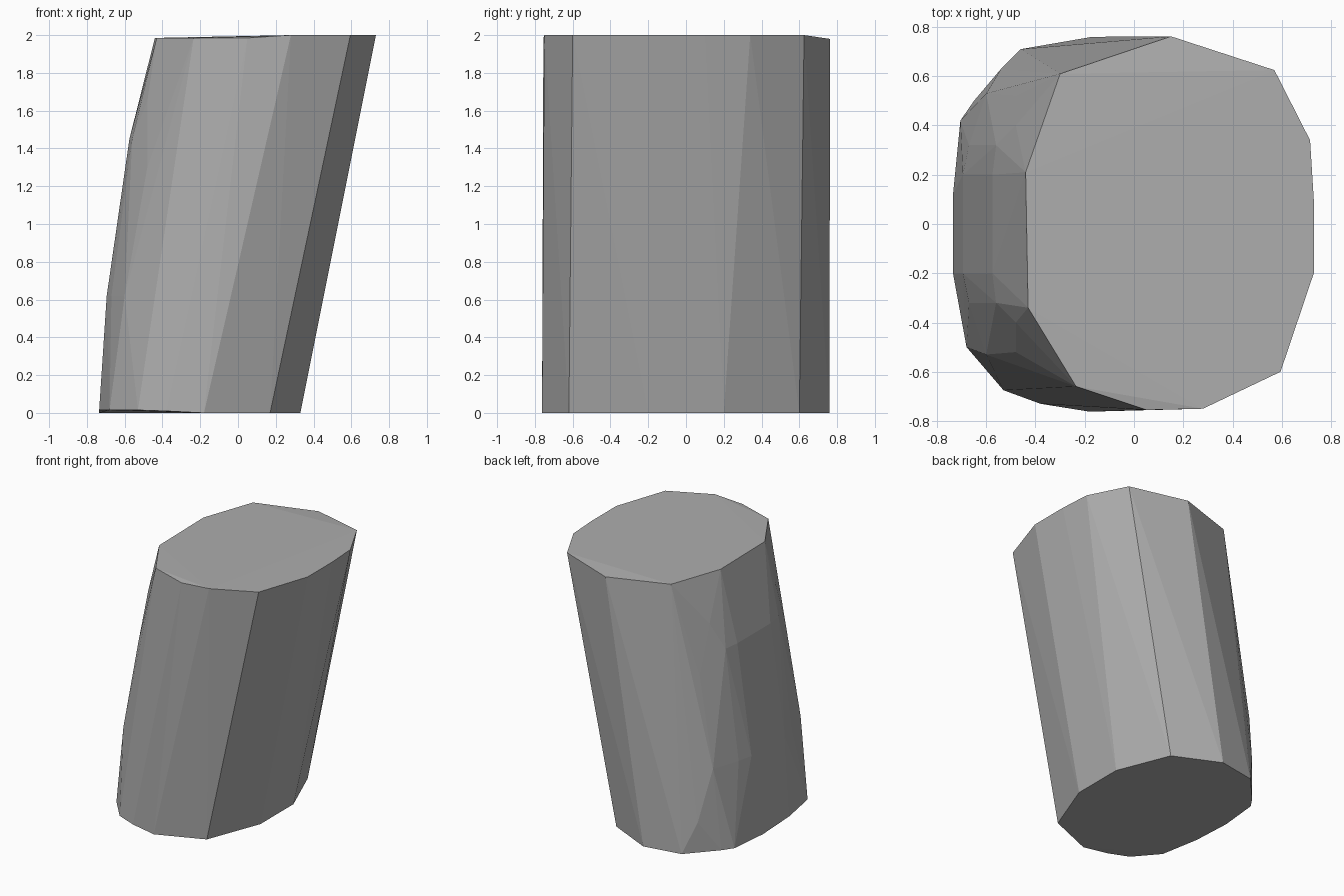
import bpy
import bmesh

# Single stone-grey colour
grey = bpy.data.materials.new("stone grey")
grey.diffuse_color = (0.42, 0.42, 0.42, 1)

# Outlines of the slanted block, from base to top
base = [(0.33, -0.2, 0), (0.33, 0.2, 0), (0.17, 0.6, 0), (-0.17, 0.76, 0),
        (-0.46, 0.71, 0), (-0.65, 0.5, 0), (-0.705, 0.42, 0), (-0.735, 0.12, 0),
        (-0.735, -0.2, 0.015), (-0.68, -0.5, 0.015), (-0.53, -0.675, 0.015),
        (-0.38, -0.73, 0.01), (-0.18, -0.762, 0), (0.17, -0.62, 0)]
top = [(0.73, -0.2, 2), (0.73, 0.1, 2), (0.715, 0.34, 2), (0.57, 0.625, 2),
       (0.15, 0.762, 1.98), (-0.30, 0.61, 1.985), (-0.44, 0.21, 1.985),
       (-0.43, -0.34, 1.985), (-0.235, -0.66, 1.985), (0.05, -0.755, 1.985),
       (0.28, -0.75, 2), (0.595, -0.6, 2)]
# Bulging left side, mirrored front to back: (x, y, z)
bulge = [(-0.695, 0.2, 0.62), (-0.67, 0.32, 0.62), (-0.60, 0.53, 0.62),
         (-0.575, 0.2, 1.45), (-0.56, 0.32, 1.45), (-0.48, 0.52, 1.3),
         (-0.48, 0.40, 1.65), (-0.54, 0.63, 0.23)]
points = base + top + [(x, s * y, z) for x, y, z in bulge for s in (-1, 1)]

# Wrap the outlines in one faceted skin
bm = bmesh.new()
for p in points:
    bm.verts.new(p)
hull = bmesh.ops.convex_hull(bm, input=bm.verts)
inside = {g for g in hull["geom_interior"] + hull["geom_unused"]
          if isinstance(g, bmesh.types.BMVert)}
bmesh.ops.delete(bm, geom=list(inside), context="VERTS")
bmesh.ops.recalc_face_normals(bm, faces=bm.faces)

mesh = bpy.data.meshes.new("slanted_rock_column")
bm.to_mesh(mesh)
bm.free()
mesh.materials.append(grey)
rock = bpy.data.objects.new("slanted_rock_column", mesh)
bpy.context.collection.objects.link(rock)
